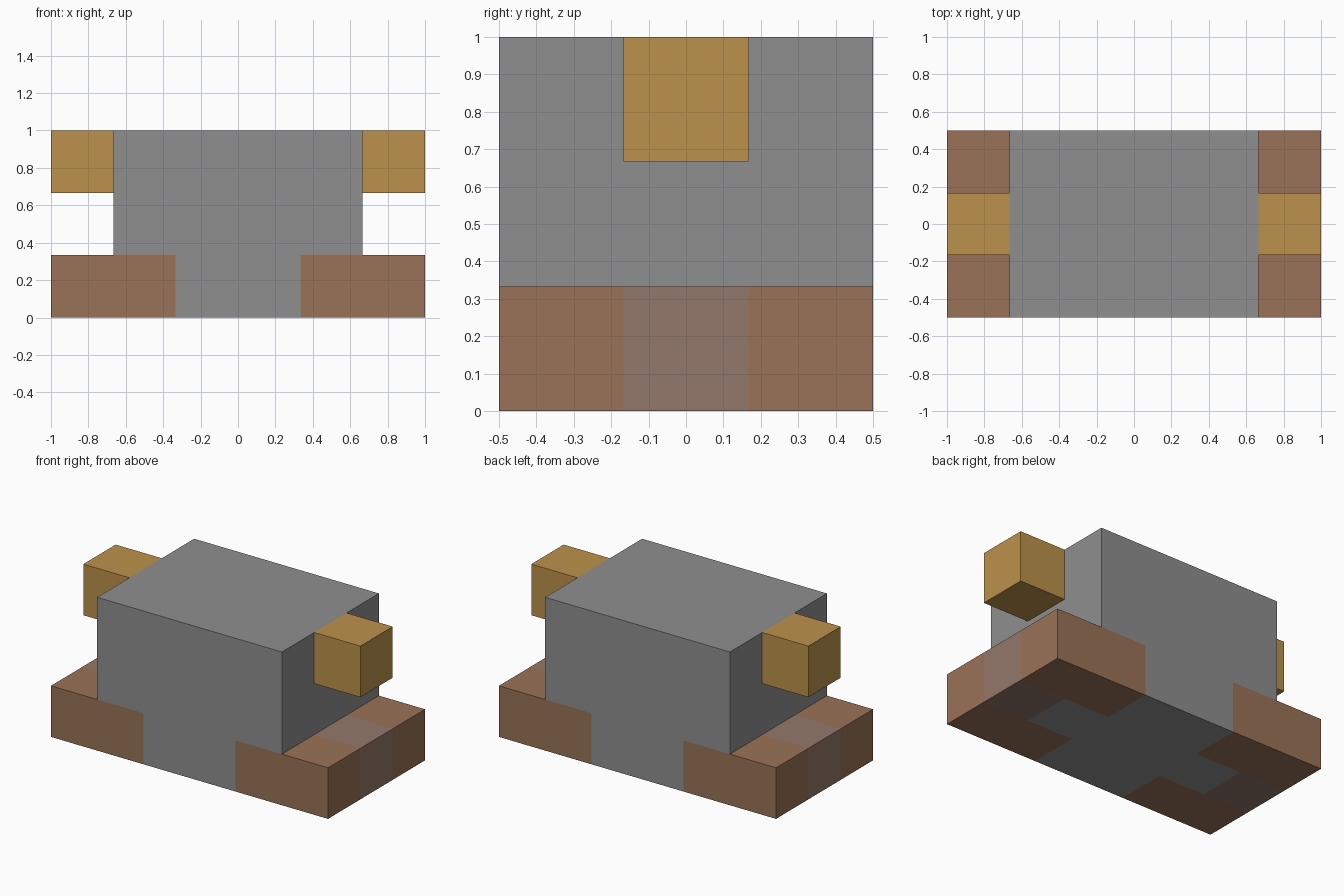
import bpy
import bmesh
from mathutils import Vector

if "Cube" in bpy.data.objects:
    bpy.data.objects.remove(bpy.data.objects["Cube"], do_unlink=True)

U = 1 / 3  # every part follows a grid of thirds


def material(name, colour):
    m = bpy.data.materials.new(name)
    m.use_nodes = True
    m.diffuse_color = (*colour, 1)
    bsdf = m.node_tree.nodes["Principled BSDF"]
    bsdf.inputs["Base Color"].default_value = (*colour, 1)
    bsdf.inputs["Roughness"].default_value = 0.9
    return m


grey = material("stone grey", (0.28, 0.275, 0.275))
brown = material("foot brown", (0.32, 0.17, 0.095))
dusty = material("dusty brown", (0.295, 0.19, 0.145))
gold = material("arm gold", (0.50, 0.285, 0.07))


def add_object(name, bm, materials):
    bmesh.ops.recalc_face_normals(bm, faces=bm.faces)
    mesh = bpy.data.meshes.new(name)
    bm.to_mesh(mesh)
    bm.free()
    for m in materials:
        mesh.materials.append(m)
    obj = bpy.data.objects.new(name, mesh)
    bpy.context.collection.objects.link(obj)
    return obj


# Body: stepped profile swept from front to back
half = [(1, 0), (1, U), (2 * U, U), (2 * U, 1)]
profile = half + [(-x, z) for x, z in reversed(half)]
bm = bmesh.new()
front = bm.faces.new([bm.verts.new((x, -0.5, z)) for x, z in profile])
swept = bmesh.ops.extrude_face_region(bm, geom=[front], use_keep_orig=True)
bmesh.ops.translate(bm, vec=(0, 1, 0),
                    verts=[v for v in swept["geom"] if isinstance(v, bmesh.types.BMVert)])

# Cut lines between the coloured areas
cuts = [((0, 0, U), (0, 0, 1))]
for s in (-1, 1):
    cuts += [((s * U, 0, 0), (1, 0, 0)),
             ((s * 2 * U, 0, 0), (1, 0, 0)),
             ((0, s * U / 2, 0), (0, 1, 0))]
for point, normal in cuts:
    bmesh.ops.bisect_plane(bm, geom=bm.verts[:] + bm.edges[:] + bm.faces[:],
                           dist=0.0001, plane_co=Vector(point), plane_no=Vector(normal))

# Brown feet at the four corners, dusty bands between them at the ends
for f in bm.faces:
    c = f.calc_center_median()
    if c.z < U + 0.01:
        if abs(c.y) > U / 2 and abs(c.x) > U:
            f.material_index = 1
        elif abs(c.y) < U / 2 and abs(c.x) > 2 * U + 0.01:
            f.material_index = 2
add_object("body", bm, [grey, brown, dusty])

# Arms: a cube on each side, flush with the top
for name, side in (("left_arm", 1), ("right_arm", -1)):
    bm = bmesh.new()
    bmesh.ops.create_cube(bm, size=U)
    arm = add_object(name, bm, [gold])
    arm.location = (side * 2.5 * U, 0, 2.5 * U)
